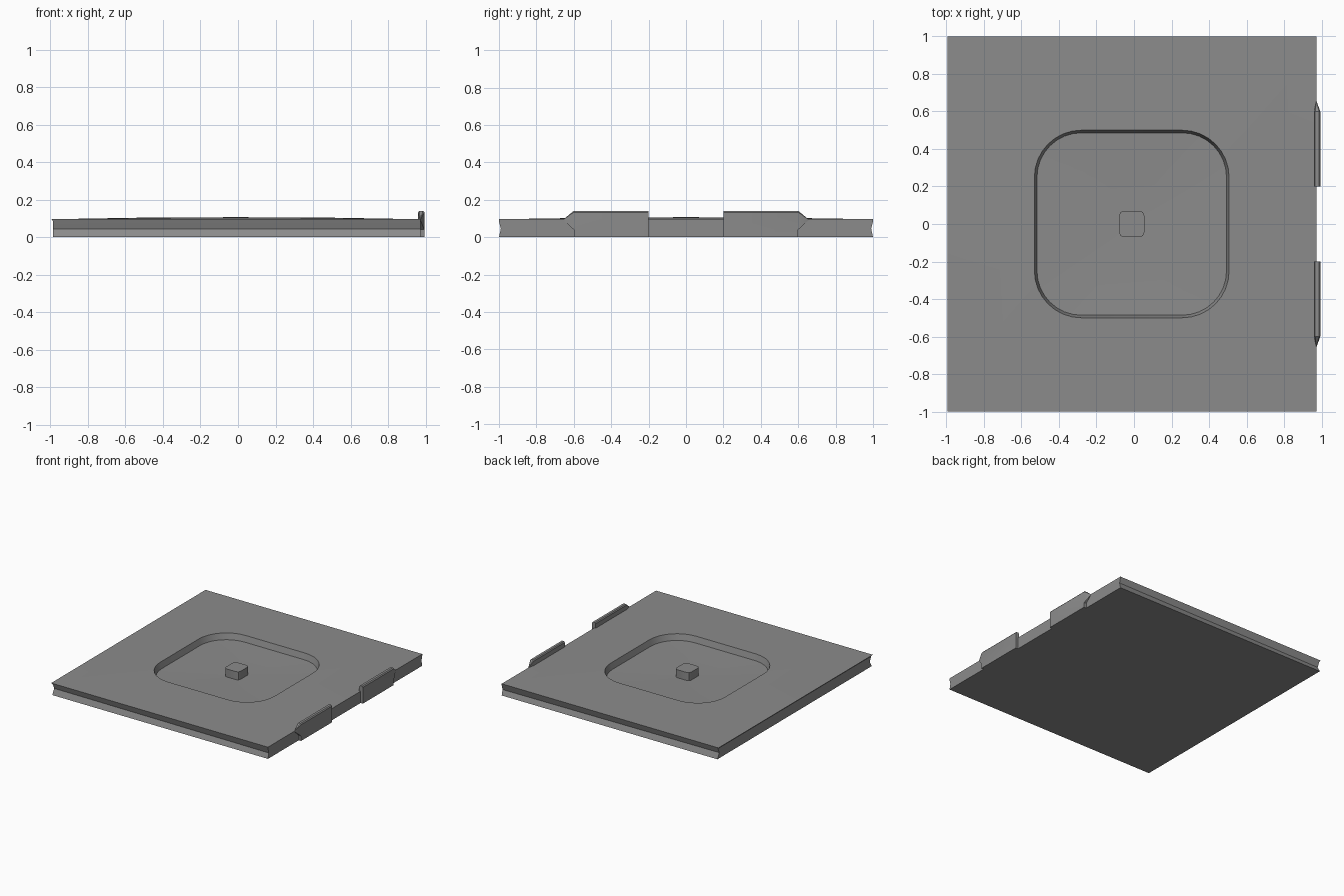
import bpy, bmesh
from math import sin, cos, pi

if "Cube" in bpy.data.objects:
    bpy.data.objects.remove(bpy.data.objects["Cube"])

K = 9            # points per rounded corner
CX = -0.012      # centre of basin and knob

# Dark grey shared by all parts
grey = bpy.data.materials.new("dark_grey")
grey.diffuse_color = (0.26, 0.26, 0.26, 1)
grey.use_nodes = True
grey.node_tree.nodes["Principled BSDF"].inputs["Base Color"].default_value = grey.diffuse_color


def finish(name, bm):
    bmesh.ops.recalc_face_normals(bm, faces=bm.faces)
    me = bpy.data.meshes.new(name)
    bm.to_mesh(me)
    bm.free()
    me.materials.append(grey)
    ob = bpy.data.objects.new(name, me)
    bpy.context.collection.objects.link(ob)
    bpy.ops.object.select_all(action='DESELECT')
    bpy.context.view_layer.objects.active = ob
    ob.select_set(True)
    bpy.ops.object.shade_smooth_by_angle(angle=0.5)
    return ob


def rounded_loop(bm, cx, hx, hy, r, z, k=K):
    pts = []
    for q, (sx, sy) in enumerate([(1, 1), (-1, 1), (-1, -1), (1, -1)]):
        for i in range(k):
            a = pi / 2 * (q + i / (k - 1))
            pts.append(bm.verts.new((cx + sx * (hx - r) + r * cos(a),
                                     sy * (hy - r) + r * sin(a), z)))
    return pts


def rect_loop(bm, x0, x1, z, y0=1.0, y1=1.0):
    return [bm.verts.new(p) for p in
            [(x1, y1, z), (x0, y0, z), (x0, -y0, z), (x1, -y1, z)]]


def bridge(bm, a, b):
    n = len(a)
    for i in range(n):
        j = (i + 1) % n
        bm.faces.new((a[i], a[j], b[j], b[i]))


# Tray slab: lipped, slightly grooved sides and a gently domed top
bm = bmesh.new()
sides = [rect_loop(bm, -0.985, 0.972, 0.0),
         rect_loop(bm, -0.985, 0.972, 0.045, 0.975, 0.99),
         rect_loop(bm, -0.985, 0.972, 0.085, 0.993, 1.0),
         rect_loop(bm, -0.995, 0.972, 0.096)]
bm.faces.new(sides[0])
for a, b in zip(sides, sides[1:]):
    bridge(bm, a, b)

# Basin rim, walls and sloping floor
rim = rounded_loop(bm, CX, 0.519, 0.5, 0.25, 0.104)
low = rounded_loop(bm, CX, 0.505, 0.486, 0.236, 0.055)
hole = rounded_loop(bm, CX, 0.06, 0.06, 0.02, 0.042)
outer = sides[-1]
for i in range(4 * K):
    j = (i + 1) % (4 * K)
    a, b = outer[i // K], outer[j // K]
    bm.faces.new((rim[i], rim[j], a) if a is b else (rim[i], rim[j], b, a))
bridge(bm, rim, low)
bridge(bm, low, hole)
bm.faces.new(hole)
finish("tray", bm)

# Centre knob over the drain
bm = bmesh.new()
base = rounded_loop(bm, CX, 0.067, 0.07, 0.025, 0.04, 3)
top = rounded_loop(bm, CX, 0.067, 0.07, 0.025, 0.108, 3)
bridge(bm, base, top)
bm.faces.new(base)
bm.faces.new(top)
finish("drain_knob", bm)

# Edge tabs with pointed outer ends
profile = [(0.965, 0.0), (0.993, 0.0), (0.993, 0.04), (0.993, 0.133),
           (0.986, 0.141), (0.966, 0.141), (0.96, 0.133), (0.96, 0.04)]
for side, label in ((1, "back"), (-1, "front")):
    bm = bmesh.new()
    near = [bm.verts.new((x, side * 0.2, z)) for x, z in profile]
    far = [bm.verts.new((x, side * 0.6, z)) for x, z in profile]
    bridge(bm, near, far)
    bm.faces.new(near)
    bm.faces.new((far[0], far[1], far[2], far[7]))
    tip = bm.verts.new((0.972, side * 0.658, 0.093))
    ring = far[2:]
    for i in range(len(ring)):
        bm.faces.new((ring[i], ring[(i + 1) % len(ring)], tip))
    finish("edge_tab_" + label, bm)
